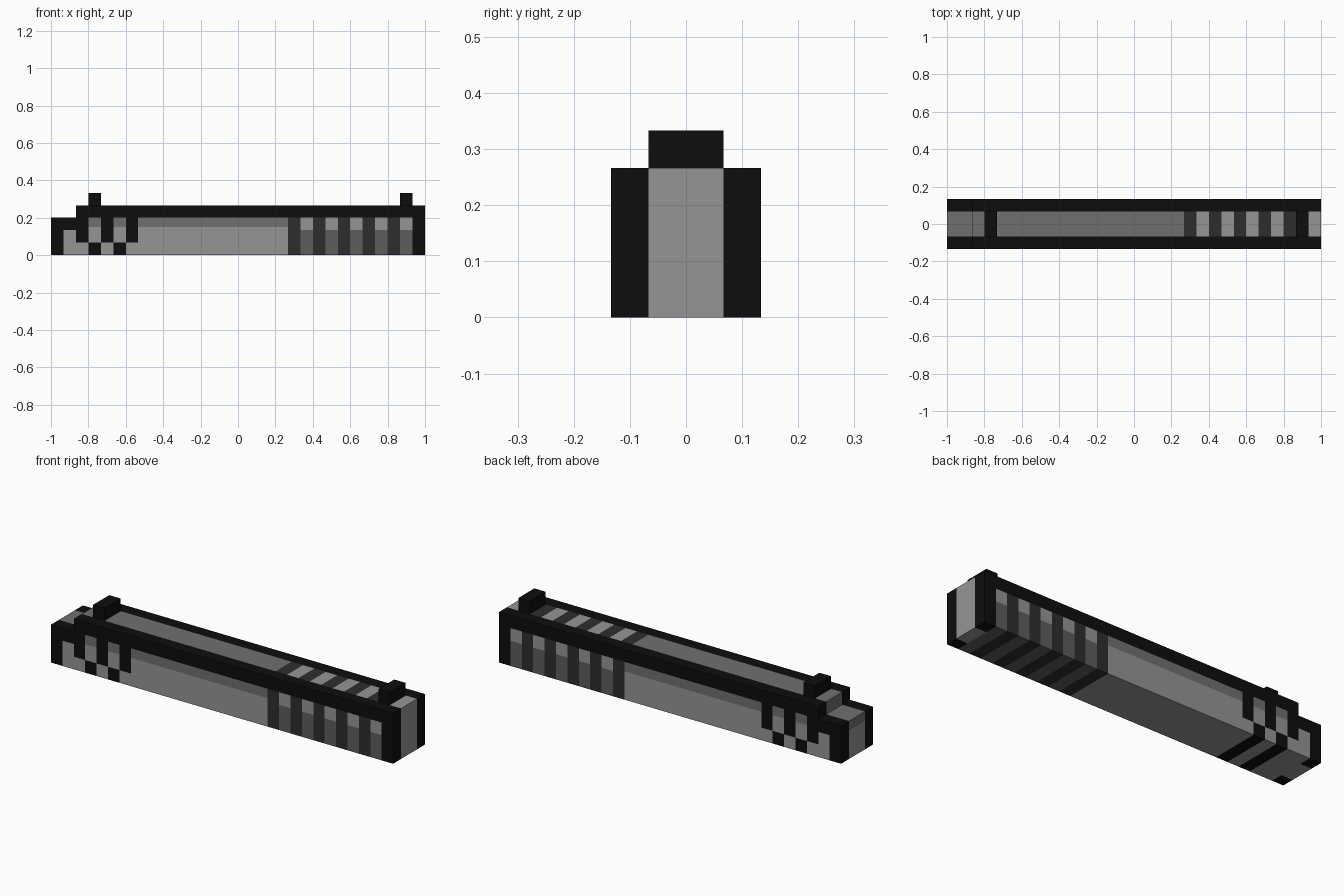
import bpy, bmesh
from mathutils import Vector

if "Cube" in bpy.data.objects:
    bpy.data.objects.remove(bpy.data.objects["Cube"], do_unlink=True)

U = 2 / 30                      # block size: 30 x 4 x 5 blocks overall
BLACK, DARK, SHADE, MID, LIGHT = range(5)


def make_material(name, v):
    m = bpy.data.materials.new(name)
    m.use_nodes = True
    col = (v, v, v, 1)
    m.diffuse_color = col
    bsdf = next(n for n in m.node_tree.nodes if n.type == 'BSDF_PRINCIPLED')
    bsdf.inputs["Base Color"].default_value = col
    bsdf.inputs["Roughness"].default_value = 0.8
    return m


MATS = [make_material(n, v) for n, v in (
    ("black", 0.004), ("dark grey", 0.027), ("shaded grey", 0.11),
    ("mid grey", 0.16), ("light grey", 0.30))]


def finish(bm, name):
    bmesh.ops.recalc_face_normals(bm, faces=bm.faces)
    mesh = bpy.data.meshes.new(name)
    bm.to_mesh(mesh)
    bm.free()
    for m in MATS:
        mesh.materials.append(m)
    ob = bpy.data.objects.new(name, mesh)
    bpy.context.collection.objects.link(ob)
    return ob


def side_colour(i, z):
    """Colour of a side panel in column i at height z (in blocks)."""
    if z > 3 or i in (0, 29):
        return BLACK
    if i == 1:
        return BLACK if z > 2 else LIGHT
    if i in (2, 4, 6):                       # slots hanging from the rail
        return BLACK if z > 1 else LIGHT
    if i in (3, 5) and z < 1:                # notches at the lower edge
        return BLACK
    if i < 19:                               # long panel with upper band
        return MID if z > 2.25 else LIGHT
    if i % 2:                                # ribs
        return DARK
    return LIGHT if z > 2 else SHADE


def top_colour(i):
    if i < 19:
        return MID
    if i == 29:
        return LIGHT
    return DARK if i % 2 else LIGHT


def face_colour(c, n):
    i = max(0, min(29, int((c.x + 1) / U)))
    z = c.z / U
    outer = abs(c.y) > U
    if abs(n.y) > 0.5:
        return side_colour(i, z)
    if n.z < -0.5:                           # underside continues the stripes
        if i in (0, 29):
            return BLACK if outer else LIGHT
        return side_colour(i, 0.1)
    if outer:
        return BLACK
    if n.z > 0.5:
        return top_colour(i)
    if n.x > 0.5:
        return LIGHT
    return MID if z > 2.25 else LIGHT        # stepped end


# Long stepped body: profile extruded across, then cut into panels
bm = bmesh.new()
profile = [(-1, 0), (1, 0), (1, 4 * U), (-1 + 2 * U, 4 * U),
           (-1 + 2 * U, 3 * U), (-1, 3 * U)]
face = bm.faces.new([bm.verts.new((x, -2 * U, z)) for x, z in profile])
ext = bmesh.ops.extrude_face_region(bm, geom=[face])
bmesh.ops.translate(bm, vec=(0, 4 * U, 0),
                    verts=[v for v in ext["geom"] if isinstance(v, bmesh.types.BMVert)])
cuts = [((i * U - 1, 0, 0), (1, 0, 0)) for i in range(1, 30)]
cuts += [((0, y * U, 0), (0, 1, 0)) for y in (-1, 1)]
cuts += [((0, 0, z * U), (0, 0, 1)) for z in (1, 2, 2.25, 3)]
for co, no in cuts:
    bmesh.ops.bisect_plane(bm, geom=bm.verts[:] + bm.edges[:] + bm.faces[:],
                           plane_co=co, plane_no=no, dist=1e-5)
bmesh.ops.recalc_face_normals(bm, faces=bm.faces)
for f in bm.faces:
    f.material_index = face_colour(f.calc_center_median(), f.normal)
finish(bm, "body")

# Two raised blocks on top
for name, col in (("rear_block", 3), ("front_block", 28)):
    bm = bmesh.new()
    bmesh.ops.create_cube(bm, size=1)
    centre = Vector(((col + 0.5) * U - 1, 0, 4.5 * U))
    for v in bm.verts:
        v.co = Vector((v.co.x * U, v.co.y * 2 * U, v.co.z * U)) + centre
    finish(bm, name)
